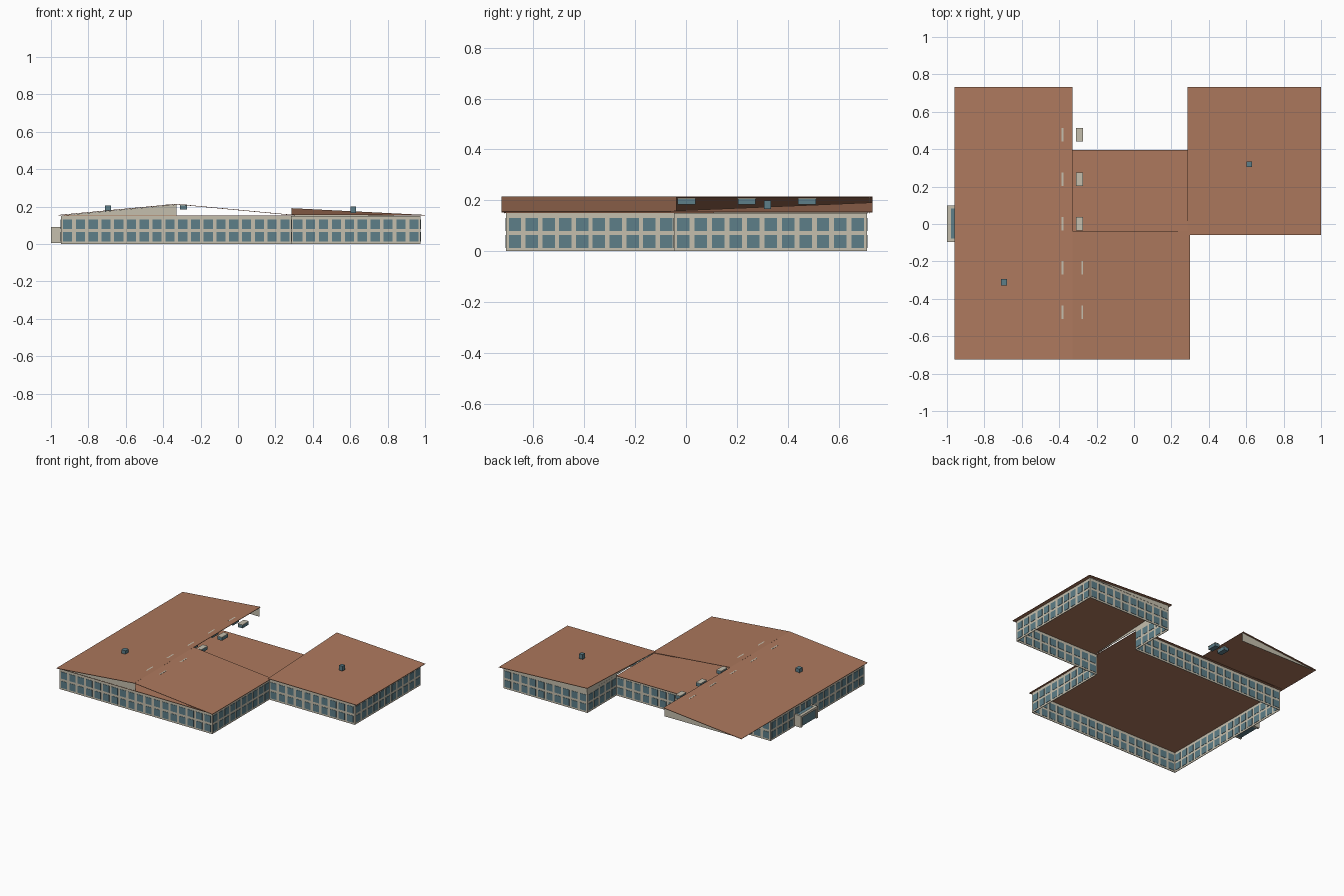
import bpy, bmesh, math
from mathutils import Vector, Matrix

if "Cube" in bpy.data.objects:
    bpy.data.objects.remove(bpy.data.objects["Cube"])


def material(name, rgb):
    m = bpy.data.materials.new(name)
    m.diffuse_color = (*rgb, 1)
    m.use_nodes = True
    m.node_tree.nodes["Principled BSDF"].inputs["Base Color"].default_value = m.diffuse_color
    return m


ROOF = material("roof_brown", (0.42, 0.19, 0.11))
WALL = material("wall_beige", (0.56, 0.52, 0.42))
GLASS = material("glass_blue", (0.11, 0.21, 0.25))


def finish(name, bm, mat):
    bmesh.ops.recalc_face_normals(bm, faces=bm.faces)
    me = bpy.data.meshes.new(name)
    bm.to_mesh(me)
    bm.free()
    me.materials.append(mat)
    ob = bpy.data.objects.new(name, me)
    bpy.context.collection.objects.link(ob)
    return ob


def add_box(bm, center, size, angle=0):
    mat = (Matrix.Translation(center) @ Matrix.Rotation(angle, 4, 'Z')
           @ Matrix.Diagonal((*size, 1)))
    bmesh.ops.create_cube(bm, size=1, matrix=mat)


def box(name, lo, hi, mat):
    lo, hi = Vector(lo), Vector(hi)
    bm = bmesh.new()
    add_box(bm, (lo + hi) / 2, hi - lo)
    return finish(name, bm, mat)


def sheet(name, points, mat, thick=0.003):
    bm = bmesh.new()
    bm.faces.new([bm.verts.new(p) for p in points])
    ob = finish(name, bm, mat)
    mod = ob.modifiers.new("thickness", 'SOLIDIFY')
    mod.thickness = thick
    mod.offset = 0
    return ob


# Outer walls with two rows of windows, following the footprint
outline = [(-0.945, -0.705), (0.285, -0.705), (0.285, -0.045), (0.975, -0.045),
           (0.975, 0.71), (0.30, 0.71), (0.30, 0.375), (-0.945, 0.375)]
walls, panes = bmesh.new(), bmesh.new()
for i, a in enumerate(outline):
    b = outline[(i + 1) % len(outline)]
    a, b = Vector((*a, 0)), Vector((*b, 0))
    d = b - a
    angle = math.atan2(d.y, d.x)
    add_box(walls, (a + b) / 2 + Vector((0, 0, 0.075)), (d.length + 0.004, 0.004, 0.15), angle)
    n = round(d.length / 0.0675)
    for k in range(n):
        p = a + d * ((k + 0.5) / n)
        for z in (0.038, 0.105):
            add_box(panes, p + Vector((0, 0, z)), (0.049, 0.008, 0.05), angle)
finish("walls", walls, WALL)
finish("window_panes", panes, GLASS)

# Roofs: flat deck, two main slopes and the twisted slope of the right wing
F, B, R = -0.725, 0.733, -0.33
sheet("flat_deck", [(-0.945, -0.715, 0.152), (0.287, -0.715, 0.152),
                    (0.287, 0.395, 0.152), (-0.945, 0.395, 0.152)], ROOF)
sheet("left_roof", [(-0.96, F, 0.154), (R, F, 0.213), (R, B, 0.213), (-0.96, B, 0.154)], ROOF)
sheet("front_roof", [(R, F, 0.213), (0.30, F, 0.154), (0.30, -0.038, 0.154), (R, -0.038, 0.213)], ROOF)
sheet("right_roof", [(0.285, -0.06, 0.157), (1.0, -0.06, 0.154),
                     (1.0, B, 0.154), (0.285, B, 0.19)], ROOF)

# Gable infills
for name, y in (("front_gable", -0.712), ("back_gable", 0.72)):
    sheet(name, [(-0.95, y, 0.152), (R, y, 0.148), (R, y, 0.211)], WALL)
sheet("right_wing_gable", [(0.30, 0.712, 0.148), (0.985, 0.712, 0.152), (0.30, 0.712, 0.187)], WALL)
sheet("right_wing_side_gable", [(0.30, -0.04, 0.152), (0.30, 0.71, 0.148), (0.30, 0.71, 0.187)], WALL)

# Ridge lights on both sides of the ridge
for i in range(5):
    y = -0.472 + i * 0.237
    for s, side in ((1, "right"), (-1, "left")):
        x0, x1 = sorted((R + s * 0.02, R + s * 0.057))
        box(f"ridge_light_{side}_{i}", (x0, y - 0.035, 0.184), (x1, y + 0.035, 0.206), GLASS)
        box(f"ridge_light_cap_{side}_{i}", (x0 - 0.001, y - 0.036, 0.206), (x1 + 0.001, y + 0.036, 0.21), WALL)

# Roof vents
box("left_vent", (-0.712, -0.33, 0.172), (-0.678, -0.293, 0.206), GLASS)
box("right_vent", (0.602, 0.306, 0.165), (0.63, 0.334, 0.2), GLASS)

# Entrance porch: beige frame with glass front and top
for y in (-0.095, 0.083):
    box("porch_side", (-1.0, y, 0.005), (-0.945, y + 0.017, 0.09), WALL)
box("porch_lintel", (-1.0, -0.08, 0.074), (-0.978, 0.085, 0.09), WALL)
box("porch_glass", (-0.99, -0.08, 0.005), (-0.945, 0.085, 0.085), GLASS)
